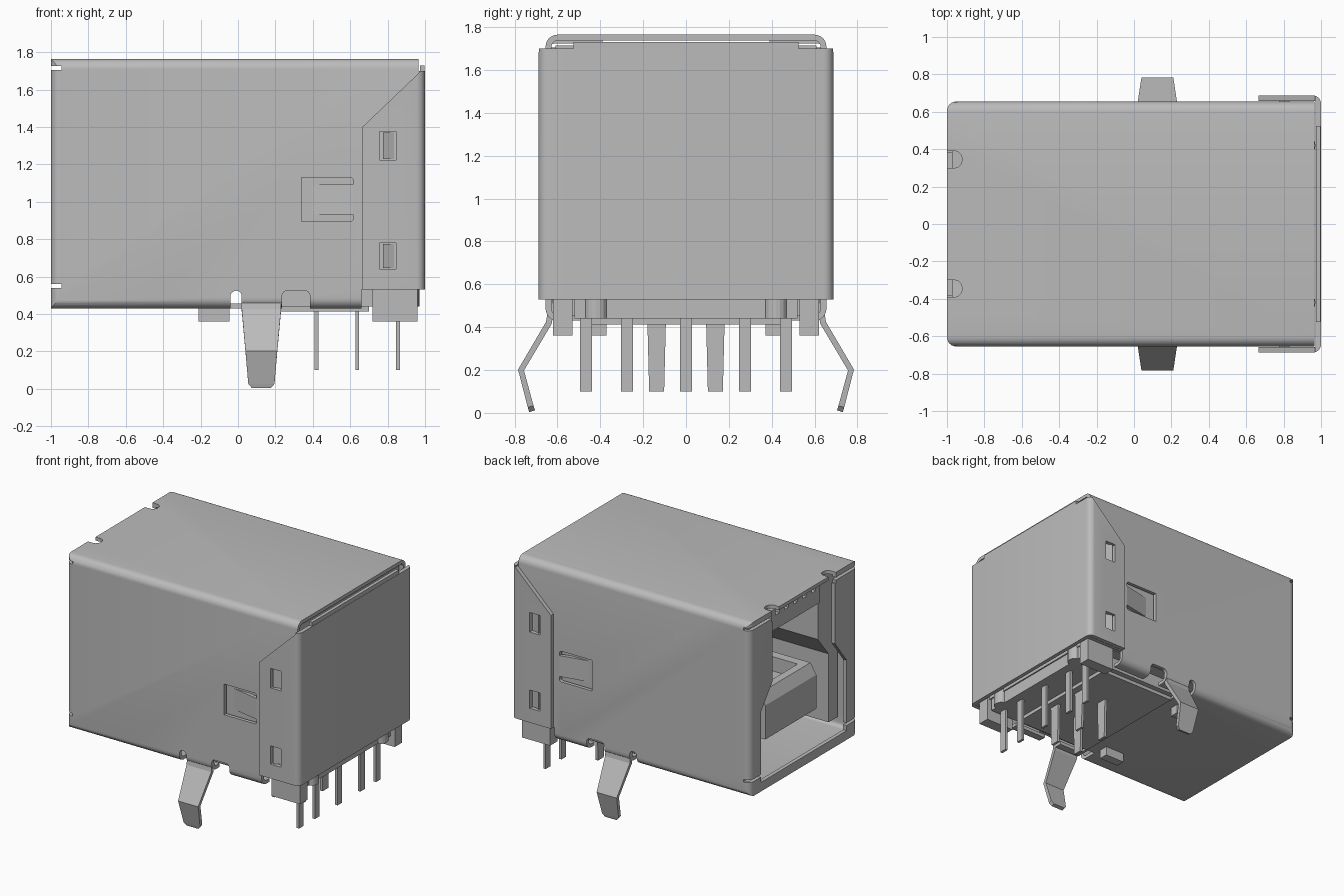
import bpy, bmesh, math

if "Cube" in bpy.data.objects:
    bpy.data.objects.remove(bpy.data.objects["Cube"], do_unlink=True)

grey = bpy.data.materials.new("plain_grey")
grey.use_nodes = True
grey.diffuse_color = (0.5, 0.5, 0.5, 1)
grey.node_tree.nodes["Principled BSDF"].inputs["Base Color"].default_value = (0.5, 0.5, 0.5, 1)


def finish(name, bm):
    bmesh.ops.recalc_face_normals(bm, faces=bm.faces)
    mesh = bpy.data.meshes.new(name)
    bm.to_mesh(mesh)
    bm.free()
    mesh.materials.append(grey)
    ob = bpy.data.objects.new(name, mesh)
    bpy.context.collection.objects.link(ob)
    return ob


def prism(name, pts, axis, a, b):
    """Extrude a 2D outline along an axis from a to b."""
    place = {"x": lambda u, v, t: (t, u, v),
             "y": lambda u, v, t: (u, t, v),
             "z": lambda u, v, t: (u, v, t)}[axis]
    bm = bmesh.new()
    lo = [bm.verts.new(place(u, v, a)) for u, v in pts]
    hi = [bm.verts.new(place(u, v, b)) for u, v in pts]
    bm.faces.new(lo)
    bm.faces.new(hi)
    for i in range(len(pts)):
        j = (i + 1) % len(pts)
        bm.faces.new((lo[i], lo[j], hi[j], hi[i]))
    return finish(name, bm)


def rect(u0, u1, v0, v1, radii=(0, 0, 0, 0)):
    """Rectangle outline with a radius per corner, anticlockwise from low-low."""
    corners = [(u0, v0, 1, 1), (u1, v0, -1, 1), (u1, v1, -1, -1), (u0, v1, 1, -1)]
    pts = []
    for k, ((u, v, su, sv), r) in enumerate(zip(corners, radii)):
        if r == 0:
            pts.append((u, v))
            continue
        for i in range(7):
            t = math.pi + k * math.pi / 2 + i * math.pi / 12
            pts.append((u + su * r + r * math.cos(t), v + sv * r + r * math.sin(t)))
    return pts


def box(name, x0, x1, y0, y1, z0, z1):
    return prism(name, rect(x0, x1, y0, y1), "z", z0, z1)


def boolean(ob, tool, op="DIFFERENCE"):
    mod = ob.modifiers.new("cut", "BOOLEAN")
    mod.operation, mod.solver, mod.object = op, "EXACT", tool
    bpy.context.view_layer.objects.active = ob
    bpy.ops.object.modifier_apply(modifier=mod.name)
    bpy.data.objects.remove(tool, do_unlink=True)


def cut_box(ob, *size):
    boolean(ob, box("cutter", *size))


def mirrored(pts):
    """Complete a symmetric outline from its right half."""
    return pts + [(-u, v) for u, v in reversed(pts)]


# Metal shell: folded sheet, closed around the port and open at the rear
shell = prism("shell", rect(-.655, .655, .43, 1.765, (.055,) * 4), "x", -1, .965)
boolean(shell, prism("plan", rect(-1, 1.1, -.655, .655, (.05, 0, 0, .05)), "z", 0, 2), "INTERSECT")
boolean(shell, prism("hollow", rect(-.628, .628, .457, 1.738, (.03,) * 4), "x", -.97, 1.2))
boolean(shell, prism("port", mirrored([(.52, .5), (.52, 1.04), (.38, 1.22), (.38, 1.7),
                                      (.31, 1.738)]), "x", -1.1, -.95))
for s in (-1, 1):
    # rounded relief notches in the top edge
    y0, y1 = sorted((s * .3, s * .39))
    boolean(shell, prism("notch", rect(-1.1, -.92, y0, y1, (0, .04, .04, 0)), "z", 1.68, 1.9))
    # fold gaps at the port corners
    y0, y1 = sorted((s * .36, s * .8))
    cut_box(shell, -1.1, -.945, y0, y1, 1.705, 1.725)
    cut_box(shell, -1.1, -.945, y0, y1, .54, .56)
    # reliefs next to the legs
    y0, y1 = sorted((s * .5, s * .8))
    for x0, x1 in ((-.04, .02), (.235, .385)):
        boolean(shell, prism("relief", rect(x0, x1, .3, .525, (0, 0, .03, .03)), "y", y0, y1))
    # spring window
    boolean(shell, prism("window", rect(.34, .615, .895, 1.13, (0, .015, .015, 0)),
                         "y", *sorted((s * .58, s * .8))))
cut_box(shell, .66, 1.1, -.8, .8, .3, .53)
cut_box(shell, .04, 1.1, -.56, .56, .3, .5)

# Rear cover with two side flanges
cover = prism("rear_cover", rect(.665, 1, -.688, .688, (0, .045, .045, 0)), "z", .53, 1.7)
cut_box(cover, .5, .97, -.657, .657, .4, 1.9)
boolean(cover, prism("slope", [(.5, 1.4), (.665, 1.4), (.968, 1.69), (.968, 1.9), (.5, 1.9)],
                     "y", -1, 1))
for z0, z1 in ((.64, .78), (1.225, 1.375)):
    cut_box(cover, .757, .845, -1, 1, z0, z1)
box("rear_cover_top_tab", .972, .998, -.525, .525, 1.69, 1.73)

for s, side in ((-1, "right"), (1, "left")):
    # Latch tabs in the flange windows
    for z0, z1, level in ((.645, .775, "lower"), (1.23, 1.37, "upper")):
        prism(f"{side}_{level}_latch", [(.775, s * .65), (.845, s * .65), (.775, s * .68)],
              "z", z0, z1)
    # Side spring, bent inwards at its free end
    prism(f"{side}_spring", [(.345, s * .57), (.62, s * .628), (.62, s * .655), (.345, s * .6)],
          "z", .932, 1.093)
    # Mounting leg: tapered bent strip
    bm = bmesh.new()
    rows = [(.64, .56, .025, .23), (.632, .47, .02, .232), (.64, .42, .02, .23),
            (.77, .2, .04, .21), (.725, .03, .055, .195), (.718, .008, .075, .175)]
    strip = [[bm.verts.new((x, s * y, z)) for x in (x0, x1)] for y, z, x0, x1 in rows]
    for a, b in zip(strip, strip[1:]):
        bm.faces.new((a[0], a[1], b[1], b[0]))
    leg = finish(f"{side}_mounting_leg", bm)
    mod = leg.modifiers.new("sheet", "SOLIDIFY")
    mod.thickness, mod.offset = .028, 0
    # Plastic feet
    box(f"{side}_rear_foot", .72, .96, *sorted((s * .53, s * .62)), .36, .6)
    box(f"{side}_front_foot", -.21, -.045, *sorted((s * .37, s * .44)), .36, .5)
    prism(f"{side}_rear_post", [(.93 + .04 * math.cos(t), s * .42 + .05 * math.sin(t))
                                for t in [i * math.pi / 8 for i in range(16)]], "z", .44, .6)

# Plastic housing with a two-step cavity
housing = box("housing", -.86, .94, -.61, .61, .535, 1.715)
boolean(housing, prism("cavity", mirrored([(.5, .5), (.5, 1.06), (.37, 1.22), (.37, 1.69)]),
                       "x", -1, .1))
box("housing_base", .05, .93, -.52, .52, .44, .56)
box("housing_base_plate", .05, .7, -.48, .48, .413, .46)

# Lower tongue: bevelled nose and a recessed top
tongue = prism("lower_tongue", [(-.89, .72), (.2, .72), (.2, 1.06), (-.84, 1.06), (-.89, .98)],
               "y", -.31, .31)
cut_box(tongue, -.78, -.2, -.24, .24, .95, 1.2)
# Upper tongue with contact slots
upper = box("upper_tongue", -.93, .2, -.29, .29, 1.55, 1.71)
for i in range(5):
    y = (i - 2) * .11
    cut_box(upper, -1, -.6, y - .025, y + .025, 1.66, 1.8)

# Solder pins: a rear row of five and two inner pairs
pins = [(.855, y, .028) for y in (-.467, -.275, 0, .275, .467)]
pins += [(x, y, .035) for x in (.637, .42) for y in (-.137, .137)]
for i, (x, y, w) in enumerate(pins):
    top = w + .01 if w > .03 else w
    prism(f"pin_{i + 1}", [(y - w, .1), (y + w, .1), (y + top, .5), (y - top, .5)],
          "x", x - .01, x + .01)

# Smooth the folds, keep edges sharp
bpy.ops.object.select_all(action="DESELECT")
for ob in (shell, cover):
    ob.select_set(True)
bpy.context.view_layer.objects.active = shell
bpy.ops.object.shade_smooth_by_angle(angle=math.radians(30))
